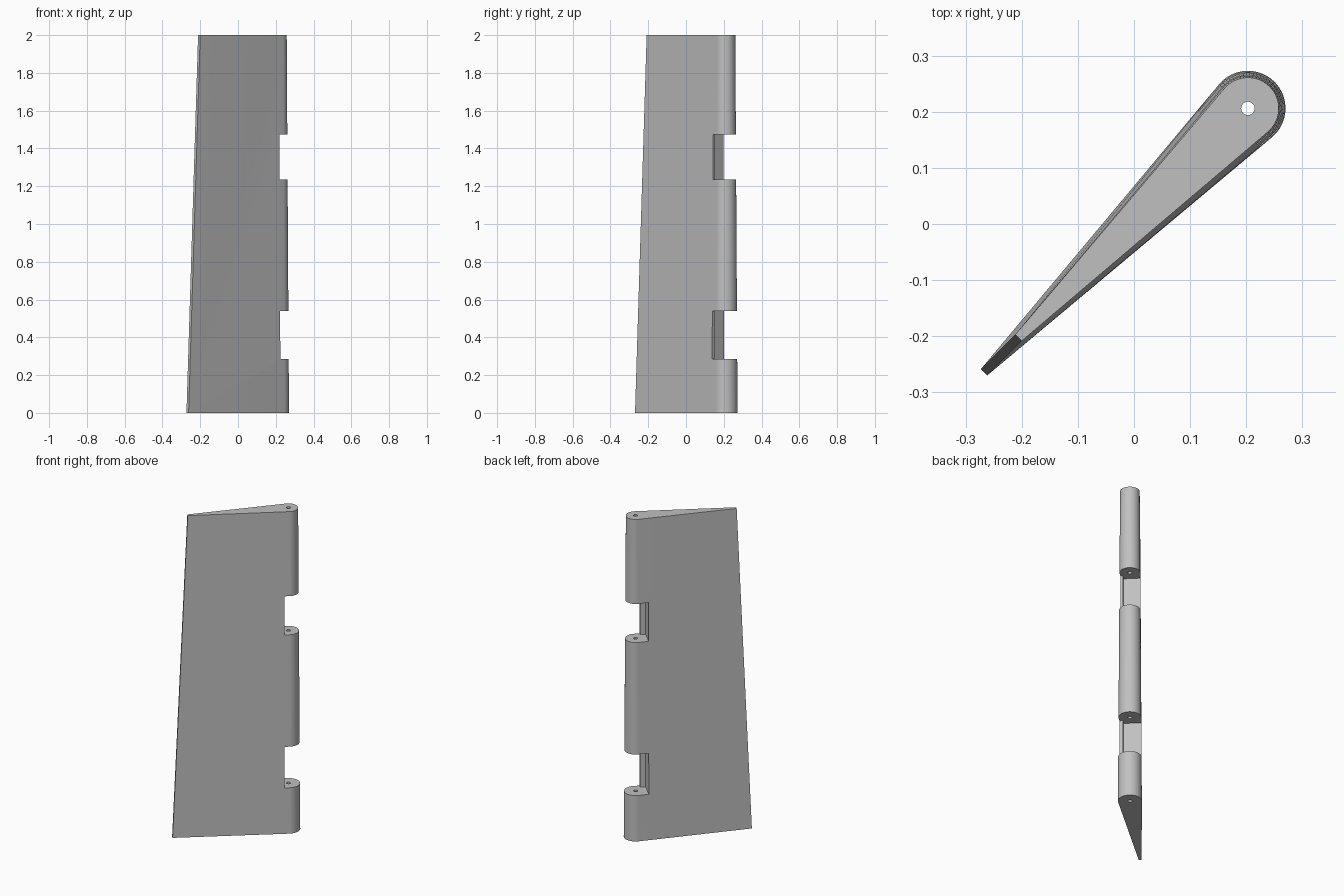
import bpy, bmesh, math
from mathutils import Vector

cube = bpy.data.objects.get("Cube")
if cube:
    bpy.data.objects.remove(cube, do_unlink=True)

# Single plain grey
grey = bpy.data.materials.new("light_grey")
grey.use_nodes = True
colour = (0.53, 0.53, 0.53, 1)
grey.diffuse_color = colour
grey.node_tree.nodes["Principled BSDF"].inputs["Base Color"].default_value = colour

U = Vector((math.sqrt(0.5), math.sqrt(0.5)))    # chord direction, tail to nose
N = Vector((math.sqrt(0.5), -math.sqrt(0.5)))   # across the chord
HINGE = Vector((0.203, 0.206))


def loft(name, bottom, top, z0, z1):
    """Solid between two outlines given in (chord, across) coordinates."""
    bm = bmesh.new()
    rings = []
    for outline, z in ((bottom, z0), (top, z1)):
        pts = [HINGE + U * s + N * n for s, n in outline]
        rings.append([bm.verts.new((p.x, p.y, z)) for p in pts])
    lower, upper = rings
    bm.faces.new(lower)
    bm.faces.new(upper)
    for i in range(len(lower)):
        j = (i + 1) % len(lower)
        bm.faces.new((lower[i], lower[j], upper[j], upper[i]))
    bmesh.ops.recalc_face_normals(bm, faces=bm.faces)
    mesh = bpy.data.meshes.new(name)
    bm.to_mesh(mesh)
    bm.free()
    mesh.materials.append(grey)
    ob = bpy.data.objects.new(name, mesh)
    bpy.context.collection.objects.link(ob)
    return ob


def teardrop(radius, tail, half_tail=0.008, steps=32):
    """Round nose with straight sides to a thin blunt trailing edge."""
    reach = math.pi / 2 + math.asin((radius - half_tail) / tail)
    arc = [-reach + 2 * reach * i / steps for i in range(steps + 1)]
    nose = [(radius * math.cos(a), radius * math.sin(a)) for a in arc]
    return [(-tail, -half_tail)] + nose + [(-tail, half_tail)]


def circle(radius, steps=24):
    return [(radius * math.cos(math.tau * i / steps),
             radius * math.sin(math.tau * i / steps)) for i in range(steps)]


# Tapered blade
blade = loft("rudder_blade", teardrop(0.067, 0.665), teardrop(0.055, 0.578), 0, 2)

# Stepped hinge notches and the pin hole
notch = [(0.2, -0.1), (0.2, 0.1), (-0.033, 0.1), (-0.033, 0.042),
         (-0.065, 0.042), (-0.065, -0.1)]
cutters = [loft("hinge_notch_cutter", notch, notch, a, b)
           for a, b in ((0.285, 0.54), (1.235, 1.475))]
cutters.append(loft("pin_hole_cutter", circle(0.012), circle(0.012), -0.1, 2.1))

bpy.context.view_layer.objects.active = blade
for cutter in cutters:
    cutter.hide_render = True
    mod = blade.modifiers.new("cut", "BOOLEAN")
    mod.operation = "DIFFERENCE"
    mod.solver = "EXACT"
    mod.object = cutter
    bpy.ops.object.modifier_apply(modifier=mod.name)
    bpy.data.objects.remove(cutter, do_unlink=True)

# Smooth nose, crisp edges
for ob in bpy.context.selected_objects:
    ob.select_set(False)
blade.select_set(True)
bpy.ops.object.shade_smooth_by_angle(angle=math.radians(30))
